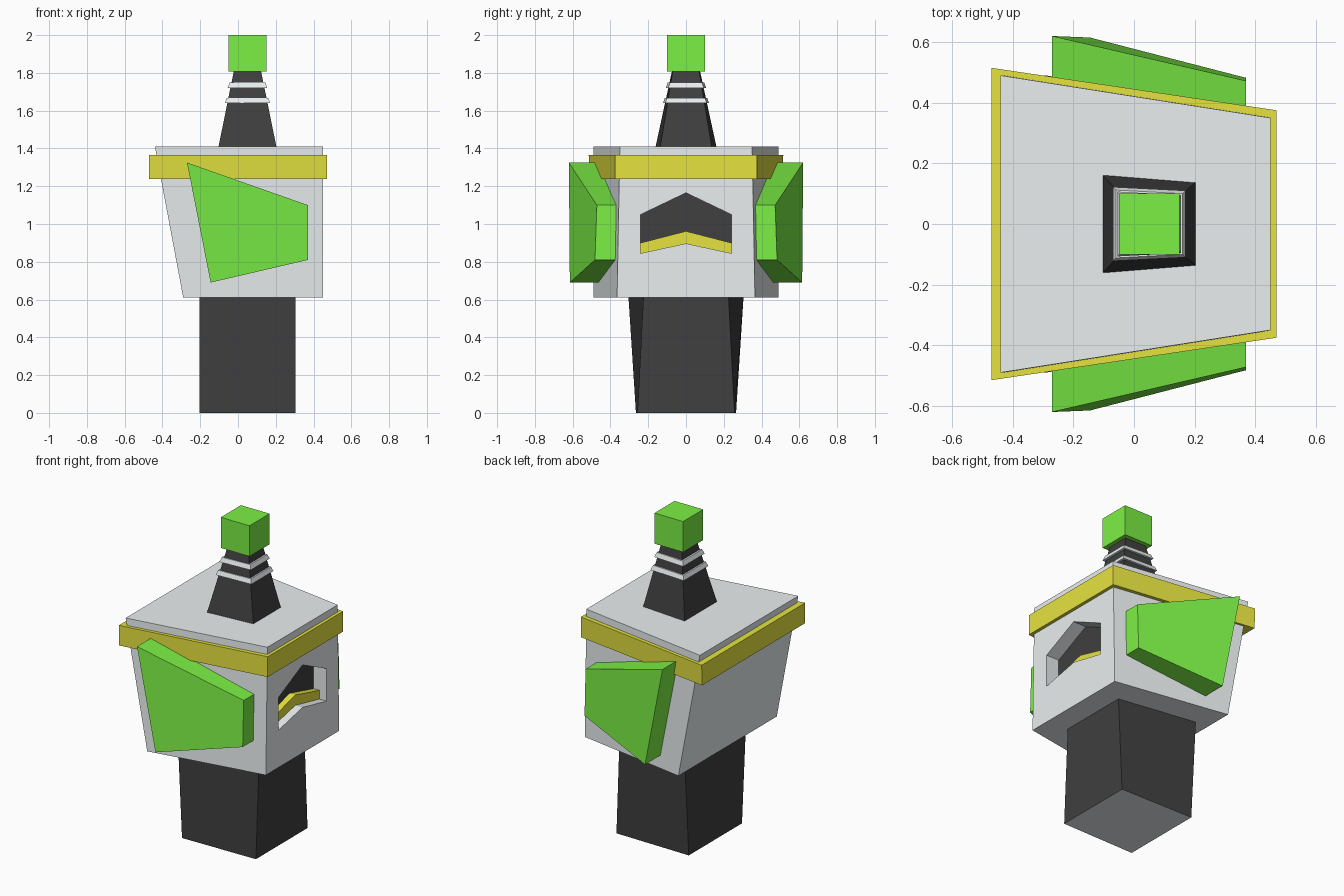
import bpy, bmesh

if "Cube" in bpy.data.objects:
    bpy.data.objects.remove(bpy.data.objects["Cube"])


def material(name, rgb):
    m = bpy.data.materials.new(name)
    m.diffuse_color = (*rgb, 1)
    m.use_nodes = True
    m.node_tree.nodes["Principled BSDF"].inputs["Base Color"].default_value = m.diffuse_color
    return m


PALE = material("pale_grey", (0.82, 0.86, 0.87))
BLACK = material("black", (0.05, 0.05, 0.05))
GREEN = material("green", (0.2, 0.87, 0.06))
YELLOW = material("yellow", (0.79, 0.77, 0.05))


def loft(name, loop_a, loop_b, mat, cap_mat=None):
    """Closed solid between two matching loops; cap_mat recolours the first cap."""
    bm = bmesh.new()
    a = [bm.verts.new(p) for p in loop_a]
    b = [bm.verts.new(p) for p in loop_b]
    cap = bm.faces.new(a)
    bm.faces.new(b[::-1])
    n = len(a)
    for i in range(n):
        j = (i + 1) % n
        bm.faces.new((a[i], b[i], b[j], a[j]))
    if cap_mat:
        cap.material_index = 1
    bmesh.ops.recalc_face_normals(bm, faces=bm.faces[:])
    me = bpy.data.meshes.new(name)
    bm.to_mesh(me)
    bm.free()
    ob = bpy.data.objects.new(name, me)
    bpy.context.collection.objects.link(ob)
    me.materials.append(mat)
    if cap_mat:
        me.materials.append(cap_mat)
    return ob


def trapezoid(z, xl, xr, yl, yr):
    return [(xl, -yl, z), (xr, -yr, z), (xr, yr, z), (xl, yl, z)]


def chevron(x, side_lo, mid_lo, side_hi, mid_hi, w=0.24):
    return [(x, -w, side_lo), (x, 0, mid_lo), (x, w, side_lo),
            (x, w, side_hi), (x, 0, mid_hi), (x, -w, side_hi)]


# neck
loft("neck", trapezoid(0, -0.205, 0.305, 0.265, 0.257),
     trapezoid(0.62, -0.205, 0.305, 0.305, 0.225), BLACK, PALE)

# head with chevron recess on the right face
head = loft("head", trapezoid(0.61, -0.29, 0.45, 0.49, 0.365),
            trapezoid(1.41, -0.44, 0.45, 0.49, 0.35), PALE)
cutter = loft("recess_cutter", chevron(0.35, 0.845, 0.897, 1.05, 1.165),
              chevron(0.5, 0.845, 0.897, 1.05, 1.165), PALE)
cut = head.modifiers.new("recess", 'BOOLEAN')
cut.operation = 'DIFFERENCE'
cut.solver = 'EXACT'
cut.object = cutter
bpy.context.view_layer.objects.active = head
bpy.ops.object.modifier_apply(modifier=cut.name)
bpy.data.objects.remove(cutter)

# dark visor and yellow strip inside the recess
loft("visor", chevron(0.345, 0.845, 0.897, 1.05, 1.165),
     chevron(0.36, 0.845, 0.897, 1.05, 1.165), BLACK)
loft("visor_strip", chevron(0.35, 0.845, 0.897, 0.90, 0.962),
     chevron(0.40, 0.845, 0.897, 0.90, 0.962), YELLOW)

# band around the head
loft("head_band", trapezoid(1.237, -0.47, 0.47, 0.512, 0.375),
     trapezoid(1.365, -0.47, 0.47, 0.515, 0.375), YELLOW)

# side plates: x, z, outer y, inner y
plate = [(-0.27, 1.325, 0.62, 0.45), (-0.145, 0.69, 0.615, 0.43),
         (0.37, 0.81, 0.482, 0.36), (0.37, 1.10, 0.472, 0.355)]
for side, s in (("front", -1), ("back", 1)):
    loft(side + "_side_plate", [(x, s * yo, z) for x, z, yo, yi in plate],
         [(x, s * yi, z) for x, z, yo, yi in plate], GREEN)

# spire, rings and cap
loft("spire", trapezoid(1.40, -0.105, 0.205, 0.163, 0.138),
     trapezoid(1.82, -0.02, 0.12, 0.072, 0.068), BLACK)
for i, (z, r) in enumerate(((1.64, 0.12), (1.72, 0.105))):
    loft(f"spire_ring_{i + 1}", trapezoid(z, 0.05 - r, 0.05 + r, r + 0.002, r - 0.01),
         trapezoid(z + 0.028, 0.06 - r, 0.04 + r, r - 0.008, r - 0.02), PALE)
loft("spire_cap", trapezoid(1.807, -0.05, 0.15, 0.1, 0.1),
     trapezoid(2.0, -0.05, 0.15, 0.1, 0.1), GREEN)
